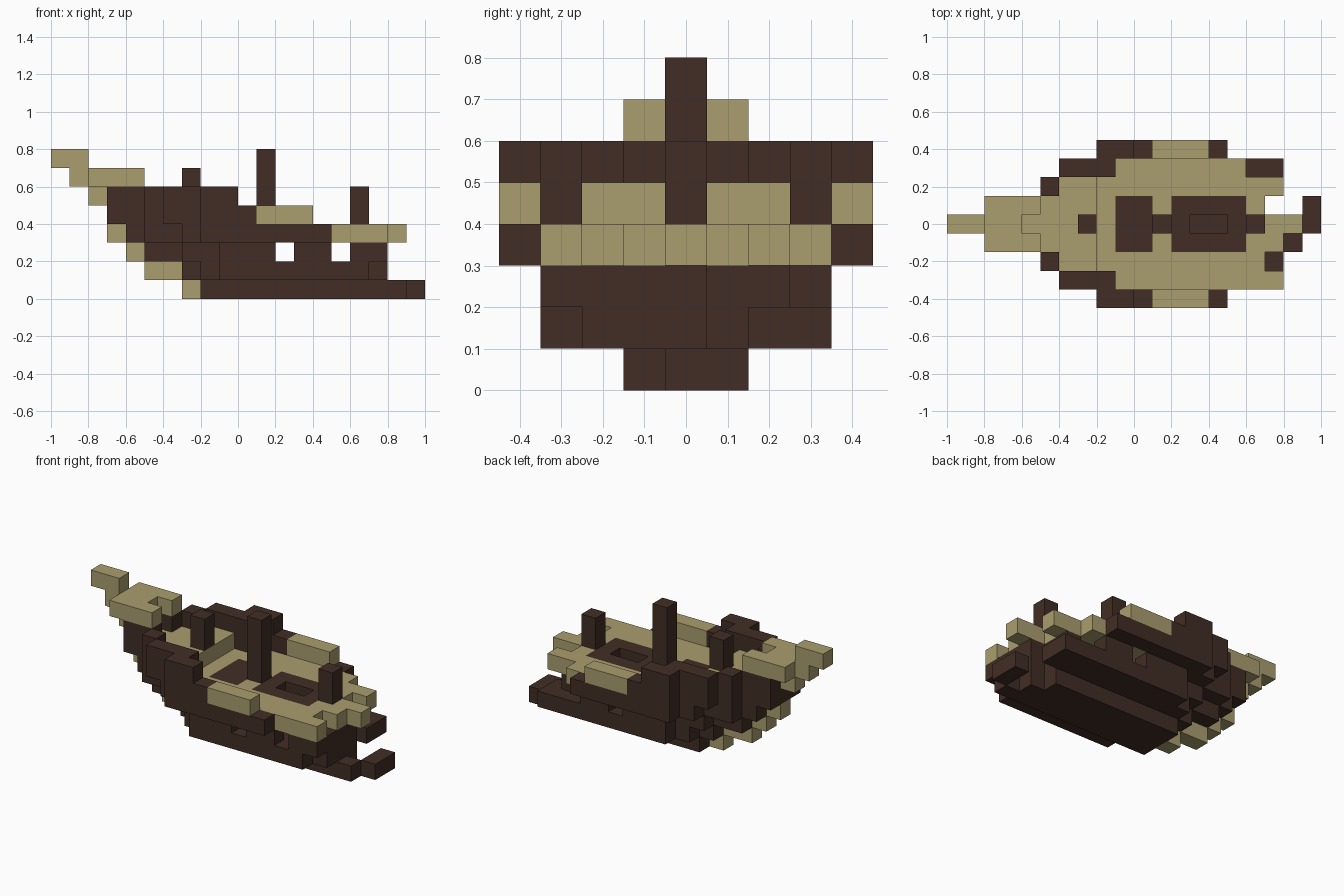
import bpy, bmesh

old = bpy.data.objects.get("Cube")
if old:
    bpy.data.objects.remove(old, do_unlink=True)

U = 0.1  # block size


def material(name, rgb):
    m = bpy.data.materials.new(name)
    m.use_nodes = True
    m.diffuse_color = (*rgb, 1)
    b = m.node_tree.nodes["Principled BSDF"]
    b.inputs["Base Color"].default_value = (*rgb, 1)
    b.inputs["Roughness"].default_value = 0.9
    return m


DARK = material("dark timber", (0.053, 0.027, 0.018))
TAN = material("pale timber", (0.40, 0.34, 0.157))

cells = {}   # block position -> part name
paint = {}   # part name -> material


def fill(part, mat, xs, ys, zs, mirror=False):
    """Fill block ranges (end exclusive in x and z, inclusive in y)."""
    paint[part] = mat
    for x in range(*xs):
        for y in range(ys[0], ys[1] + 1):
            for z in range(*zs):
                cells[x, y, z] = part
                if mirror:
                    cells[x, -y, z] = part


def clear(xs, ys, z):
    for x in range(*xs):
        for y in range(ys[0], ys[1] + 1):
            cells.pop((x, y, z), None)


# Keel with a broken stern hook
fill("keel", DARK, (-2, 7), (-1, 1), (0, 1))
fill("keel", DARK, (7, 9), (-1, -1), (0, 1))
fill("keel", DARK, (7, 8), (0, 0), (0, 1))
fill("keel", DARK, (9, 10), (0, 1), (0, 1))

# Lower hull: solid floor, tapering towards the bow
for y, start in enumerate((-3, -3, -2, -1)):
    fill("hull_floor", DARK, (start, 8), (y, y), (1, 2), True)
clear((7, 8), (-3, -3), 1)
clear((7, 8), (1, 1), 1)

# Hollow hull sides with gun ports
for y, start in enumerate((-5, -5, -3, -1)):
    fill("hull_sides", DARK, (start, 0), (y, y), (2, 3), True)
fill("hull_sides", DARK, (0, 8), (3, 3), (2, 3), True)
fill("hull_sides", DARK, (7, 8), (-2, 0), (2, 3))
fill("hull_sides", DARK, (6, 7), (-2, 2), (2, 3))
for port in (2, 5):
    clear((port, port + 1), (-4, 4), 2)
clear((6, 8), (3, 3), 2)

# Upper hull planking and the deck inside it
for y, start in enumerate((-6, -6, -5, -3)):
    fill("upper_hull", DARK, (start, -1), (y, y), (3, 4), True)
fill("upper_hull", DARK, (-2, 5), (4, 4), (3, 4), True)
fill("deck", TAN, (-2, 7), (-2, 2), (3, 4))
fill("deck", TAN, (-1, 6), (3, 3), (3, 4), True)
fill("deck", TAN, (6, 8), (-3, -3), (3, 4))
fill("deck", TAN, (7, 8), (-1, -1), (3, 4))
fill("deck", TAN, (7, 9), (0, 0), (3, 4))
fill("deck", TAN, (7, 8), (2, 2), (3, 4))
fill("hatches", DARK, (-1, 1), (-1, 1), (3, 4))
fill("hatches", DARK, (2, 6), (-1, 1), (3, 4))
clear((3, 5), (0, 0), 3)

# Raised foredeck
fill("foredeck", TAN, (-6, -2), (0, 0), (4, 5))
fill("foredeck", TAN, (-5, -2), (1, 1), (4, 5), True)
fill("foredeck", TAN, (-4, -2), (2, 2), (4, 5), True)

# Bulwarks stepping outwards from the bow
fill("bulwark", DARK, (-7, -6), (0, 0), (4, 6))
for y, start, end in ((1, -7, -5), (2, -5, -4), (3, -4, -1), (4, -2, 0)):
    fill("bulwark", DARK, (start, end), (y, y), (4, 6), True)
fill("bulwark", DARK, (0, 1), (4, 4), (4, 5), True)
fill("side_rail", TAN, (1, 4), (4, 4), (4, 5), True)

# Stem blocks climbing the bow
for start, end, z in ((-3, -2, 0), (-5, -3, 1), (-6, -5, 2), (-7, -6, 3)):
    fill("stem", TAN, (start, end), (0, 0), (z, z + 1))

# Bow platform and bowsprit
fill("bow_platform", TAN, (-8, -5), (-1, 1), (6, 7))
clear((-6, -5), (0, 0), 6)
for start, end, z in ((-8, -7, 5), (-9, -8, 6), (-10, -8, 7)):
    fill("bowsprit", TAN, (start, end), (0, 0), (z, z + 1))

# Mast stumps
for name, x, bottom, top in (("fore_mast", -3, 5, 7), ("main_mast", 1, 3, 8),
                             ("aft_mast", 6, 3, 6)):
    fill(name, DARK, (x, x + 1), (0, 0), (bottom, top))

# Skin each part with only its exposed block faces
for part, mat in paint.items():
    bm = bmesh.new()
    for cell in [c for c, p in cells.items() if p == part]:
        for axis in range(3):
            for side in (-1, 1):
                near = list(cell)
                near[axis] += side
                if tuple(near) in cells:
                    continue
                quad = []
                for a, b in ((0, 0), (1, 0), (1, 1), (0, 1)):
                    p = list(cell)
                    p[axis] += side > 0
                    p[(axis + 1) % 3] += a
                    p[(axis + 2) % 3] += b
                    quad.append(bm.verts.new((p[0] * U, (p[1] - 0.5) * U, p[2] * U)))
                bm.faces.new(quad if side > 0 else quad[::-1])
    bmesh.ops.remove_doubles(bm, verts=bm.verts, dist=U / 100)
    mesh = bpy.data.meshes.new(part)
    bm.to_mesh(mesh)
    bm.free()
    mesh.materials.append(mat)
    bpy.context.collection.objects.link(bpy.data.objects.new(part, mesh))
